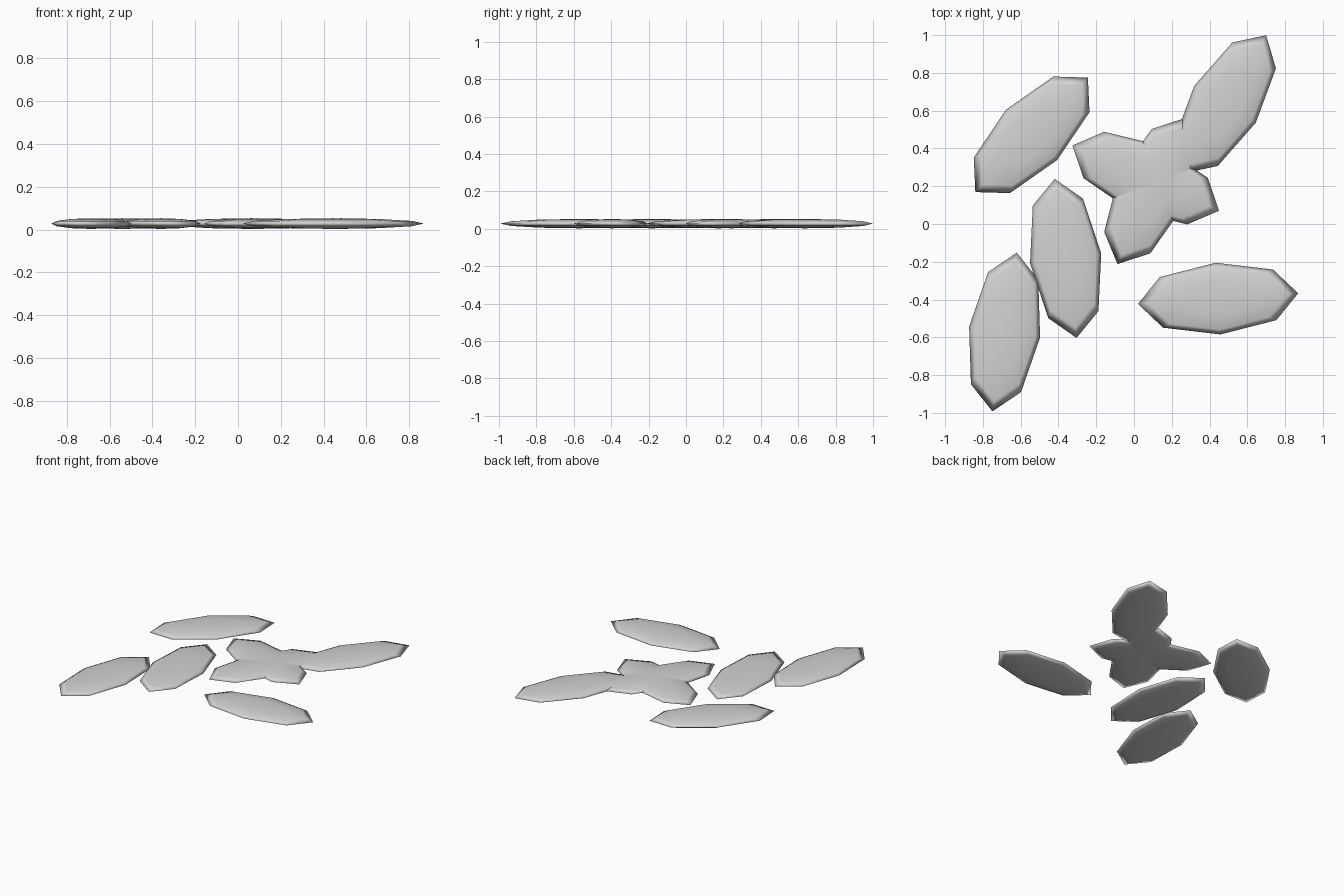
import bpy, math

if "Cube" in bpy.data.objects:
    bpy.data.objects.remove(bpy.data.objects["Cube"])

# one plain grey for every leaf
grey = bpy.data.materials.new("light grey")
grey.diffuse_color = (0.65, 0.65, 0.65, 1)
grey.use_nodes = True
grey.node_tree.nodes["Principled BSDF"].inputs["Base Color"].default_value = grey.diffuse_color

HALF_LEN, HALF_WID, HALF_THICK = 0.425, 0.19, 0.025

# x, y, heading in degrees of each scattered leaf
LEAVES = [
    (0.445, -0.395, 3.8),
    (-0.542, 0.472, 45.5),
    (-0.362, -0.182, 97.8),
    (-0.685, -0.572, 81.3),
    (0.482, 0.634, 59.2),
    (0.062, 0.243, -24.0),
    (0.09, 0.174, 65.3),
]


def leaf(i, x, y, angle):
    """Flattened low-poly sphere lying on the ground."""
    bpy.ops.mesh.primitive_uv_sphere_add(segments=8, ring_count=6, radius=1)
    o = bpy.context.object
    o.name = f"leaf_{i}"
    o.scale = (HALF_LEN, HALF_WID, HALF_THICK)
    o.rotation_euler = (0, 0, math.radians(angle))
    o.location = (x, y, 0.028)
    o.data.materials.append(grey)
    bpy.ops.object.transform_apply(location=False, rotation=False, scale=True)
    bpy.ops.object.shade_smooth()


for i, (x, y, a) in enumerate(LEAVES, 1):
    leaf(i, x, y, a)
